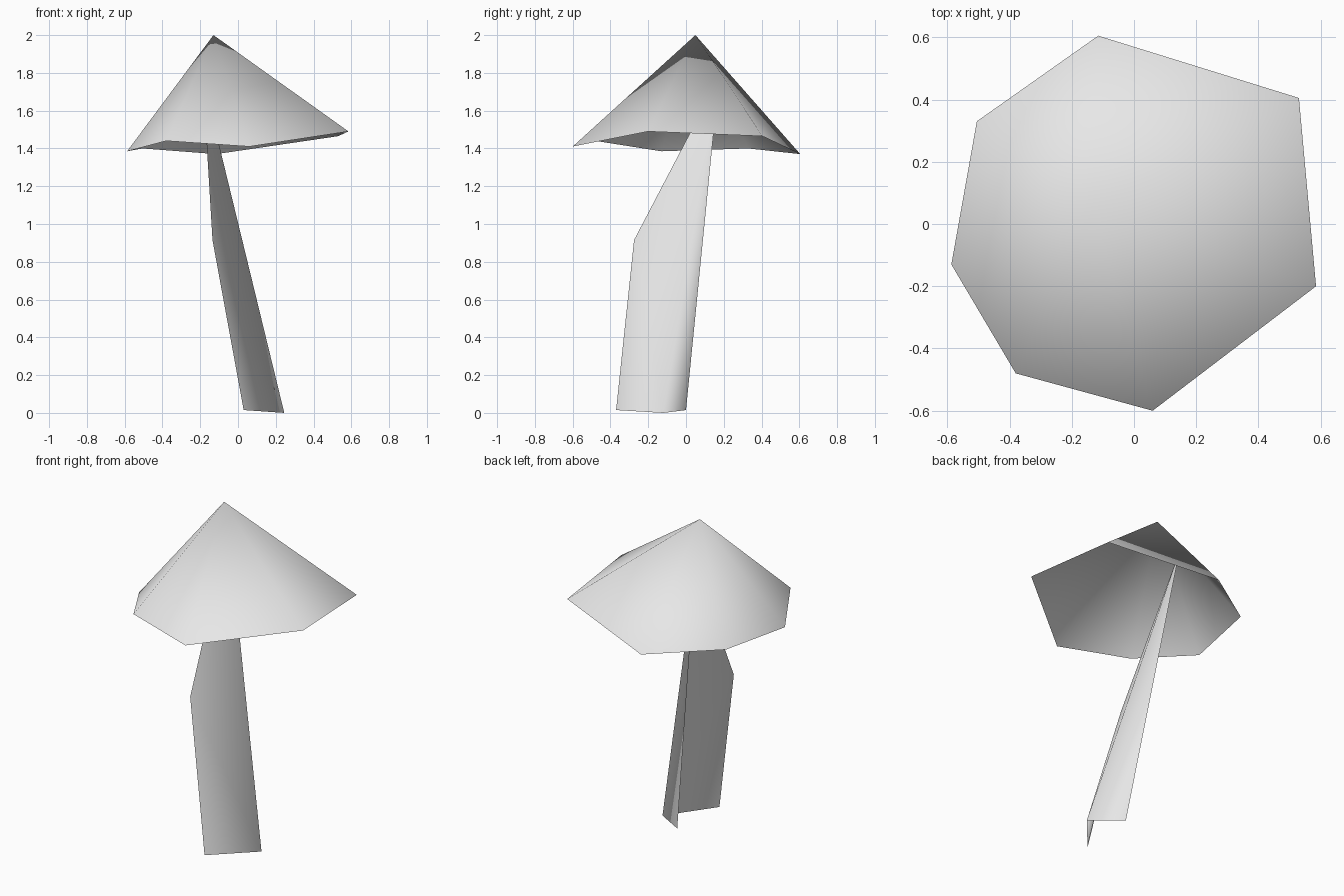
import bpy
import bmesh

cube = bpy.data.objects.get("Cube")
if cube:
    bpy.data.objects.remove(cube, do_unlink=True)

# One plain material for the whole model
grey = bpy.data.materials.new("light_grey")
grey.use_nodes = True
colour = (0.8, 0.8, 0.8, 1.0)
grey.diffuse_color = colour
grey.node_tree.nodes["Principled BSDF"].inputs["Base Color"].default_value = colour


def make_shell(name, points, faces):
    """Build an open, smooth-shaded shell from a few corner points."""
    bm = bmesh.new()
    verts = [bm.verts.new(p) for p in points]
    for face in faces:
        bm.faces.new([verts[i] for i in face]).smooth = True
    mesh = bpy.data.meshes.new(name)
    bm.to_mesh(mesh)
    bm.free()
    mesh.materials.append(grey)
    obj = bpy.data.objects.new(name, mesh)
    bpy.context.collection.objects.link(obj)
    return obj


# Cap: lopsided seven-sided cone, open underneath
apex = (-0.13, 0.05, 2.0)
rim = [
    (0.06, -0.60, 1.41),
    (0.585, -0.20, 1.49),
    (0.53, 0.405, 1.465),
    (-0.115, 0.605, 1.37),
    (-0.505, 0.33, 1.40),
    (-0.587, -0.13, 1.385),
    (-0.38, -0.48, 1.44),
]
count = len(rim)
fan = [(i, (i + 1) % count, count) for i in range(count)]
make_shell("mushroom_cap", rim + [apex], fan)

# Stem: leaning folded blade, open on one side, tapering to a tip in the cap
front_foot = (0.03, -0.37, 0.015)
fold_foot = (0.245, -0.12, 0.0)
back_foot = (0.06, 0.0, 0.015)
bend = (-0.135, -0.275, 0.915)
tip = (-0.187, 0.175, 1.776)
make_shell(
    "mushroom_stem",
    [front_foot, fold_foot, back_foot, bend, tip],
    [(0, 1, 3), (3, 1, 4), (1, 2, 4)],
)
